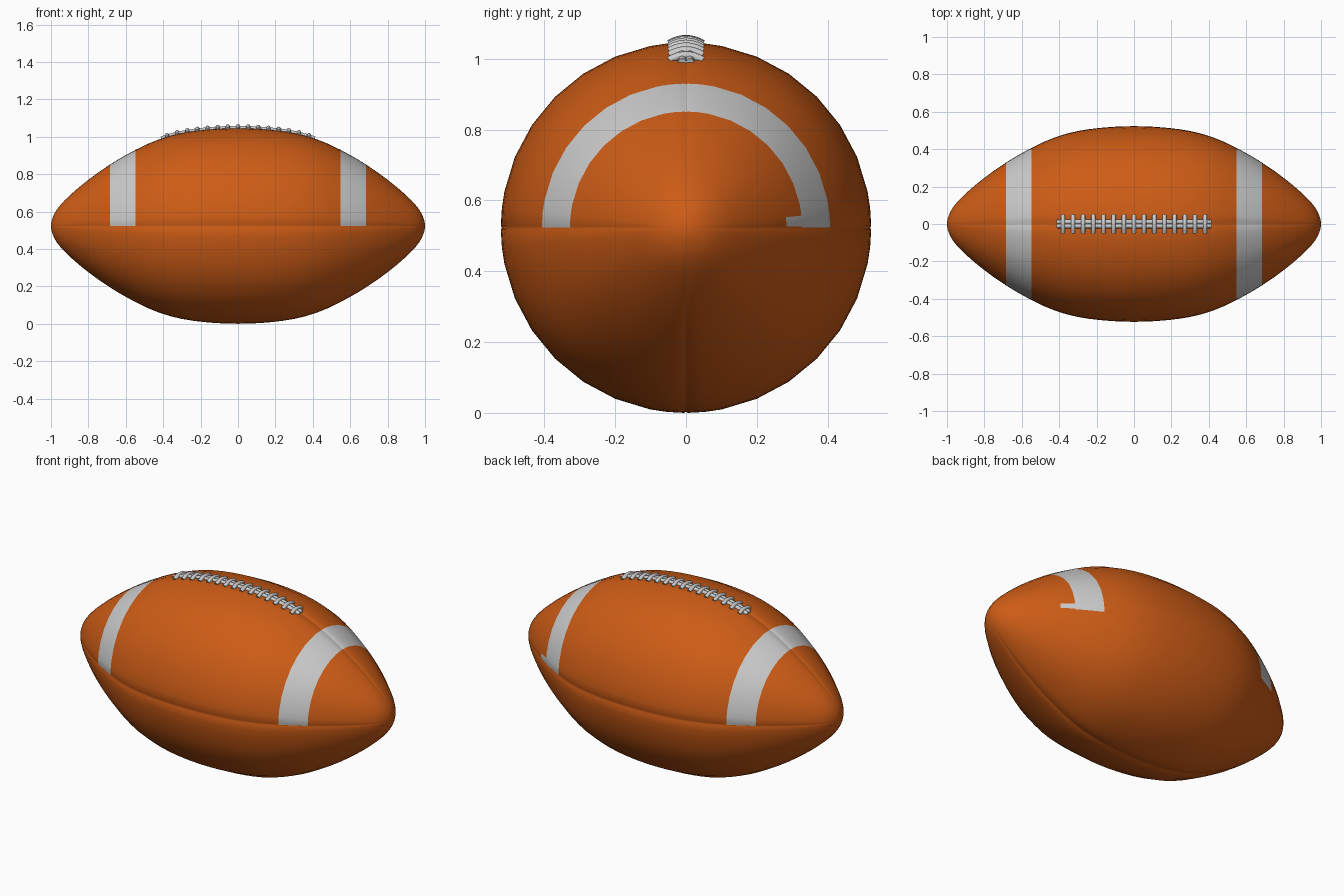
import bpy, bmesh
from math import sin, cos, radians

if "Cube" in bpy.data.objects:
    bpy.data.objects.remove(bpy.data.objects["Cube"])

R = 0.523  # widest radius, also height of the long axis

# Half profile: distance along the axis, radius (stripe edges fall on stations)
profile = [(0, R), (0.06, 0.522), (0.12, 0.519), (0.18, 0.514), (0.24, 0.507),
           (0.3, 0.497), (0.36, 0.483), (0.42, 0.464), (0.48, 0.440), (0.548, 0.407),
           (0.594, 0.382), (0.64, 0.356), (0.685, 0.328), (0.75, 0.284), (0.8, 0.247),
           (0.85, 0.207), (0.89, 0.172), (0.925, 0.139), (0.95, 0.112), (0.97, 0.086),
           (0.983, 0.064), (0.993, 0.039), (0.998, 0.02)]


def radius(x):
    x = abs(x)
    for (x0, r0), (x1, r1) in zip(profile, profile[1:]):
        if x <= x1:
            return r0 + (r1 - r0) * (x - x0) / (x1 - x0)
    return 0.0


def material(name, rgb):
    m = bpy.data.materials.new(name)
    m.diffuse_color = (*rgb, 1)
    m.use_nodes = True
    m.node_tree.nodes["Principled BSDF"].inputs["Base Color"].default_value = m.diffuse_color
    return m


leather = material("leather_orange", (0.61, 0.107, 0.008))
grey = material("lace_grey", (0.62, 0.62, 0.62))

half = [p[0] for p in profile[1:]]
xs = [-x for x in reversed(half)] + [0] + half

# Angles around the axis: 32 sides plus a fine groove at each of four seams
quarter = [0, 0.6, 6] + [11.25 * k for k in range(1, 8)] + [84, 89.4]
angles = [90 * q + a for q in range(4) for a in quarter]
n = len(angles)

# Ball body
bm = bmesh.new()
rings = []
for x in xs:
    ring = []
    for a in angles:
        r = radius(x) * (0.994 if a % 90 == 0 else 1)
        ring.append(bm.verts.new((x, r * cos(radians(a)), R + r * sin(radians(a)))))
    rings.append(ring)
for i in range(len(xs) - 1):
    mid = (xs[i] + xs[i + 1]) / 2
    for j in range(n):
        k = (j + 1) % n
        f = bm.faces.new((rings[i][j], rings[i + 1][j], rings[i + 1][k], rings[i][k]))
        # Stripes cover the upper half, with one stray tab by the rear seam
        stripe = 0.548 < abs(mid) < 0.685 and angles[j] < 180
        tab = 0.685 < mid < 0.75 and angles[j] == 0.6
        f.material_index = int(stripe or tab)
for ring, x in ((rings[0], -1), (rings[-1], 1)):
    tip = bm.verts.new((x, 0, R))
    for j in range(n):
        bm.faces.new((ring[j], ring[(j + 1) % n], tip))
bmesh.ops.recalc_face_normals(bm, faces=bm.faces)
mesh = bpy.data.meshes.new("ball_body")
bm.to_mesh(mesh)
bm.free()
mesh.materials.append(leather)
mesh.materials.append(grey)
mesh.shade_smooth()
bpy.context.collection.objects.link(bpy.data.objects.new("ball_body", mesh))


def cord(name, paths, thick):
    """Round cords through lists of points, as one object."""
    c = bpy.data.curves.new(name, "CURVE")
    c.dimensions = "3D"
    c.bevel_depth = thick
    c.bevel_resolution = 2
    c.use_fill_caps = True
    c.materials.append(grey)
    for pts in paths:
        s = c.splines.new("POLY")
        s.points.add(len(pts) - 1)
        for p, co in zip(s.points, pts):
            p.co = (*co, 1)
        s.use_smooth = True
    bpy.context.collection.objects.link(bpy.data.objects.new(name, c))


# Two long lace strands along the top seam
lengthwise = []
for y in (-0.011, 0.011):
    stations = [-0.41 + 0.82 * i / 24 for i in range(25)]
    lengthwise.append([(x, y, R + radius(x)) for x in stations])
cord("lace_strands", lengthwise, 0.012)

# Fifteen cross laces, arched over the strands
bars = []
for i in range(-7, 8):
    x = i * 0.0543
    bars.append([(x, 0.047 * t, R + radius(x) + 0.010 - 0.014 * t * t)
                 for t in (-1, -0.75, -0.5, -0.25, 0, 0.25, 0.5, 0.75, 1)])
cord("cross_laces", bars, 0.0115)
